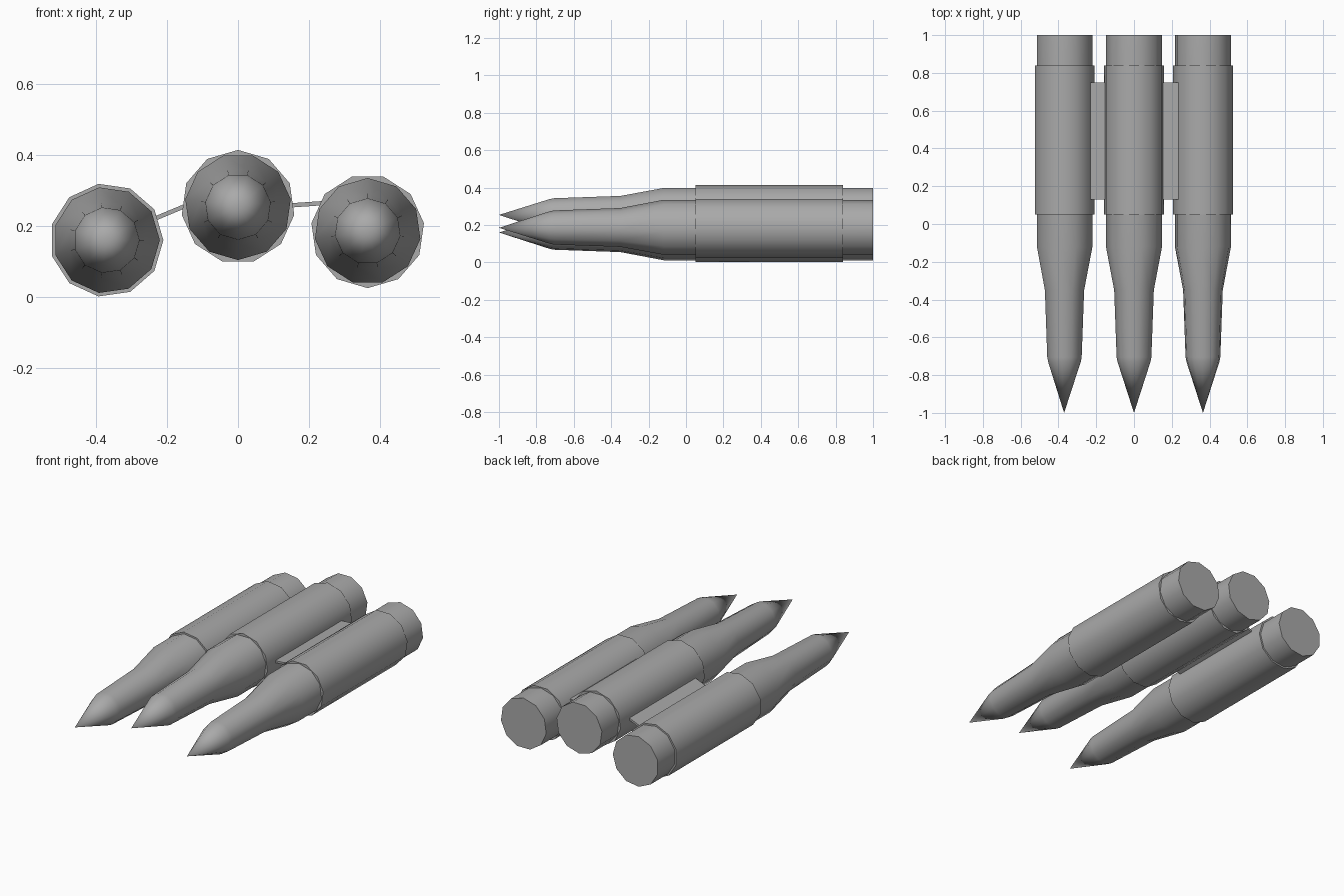
import bpy, bmesh, math
from mathutils import Matrix

if "Cube" in bpy.data.objects:
    bpy.data.objects.remove(bpy.data.objects["Cube"])

SIDES = 11
grey = bpy.data.materials.new("plain grey")
grey.diffuse_color = (0.4, 0.4, 0.4, 1)
grey.use_nodes = True
grey.node_tree.nodes["Principled BSDF"].inputs["Base Color"].default_value = grey.diffuse_color


def finish(name, bm, smooth):
    bmesh.ops.recalc_face_normals(bm, faces=bm.faces)
    me = bpy.data.meshes.new(name)
    bm.to_mesh(me)
    bm.free()
    me.materials.append(grey)
    ob = bpy.data.objects.new(name, me)
    bpy.context.collection.objects.link(ob)
    if smooth:
        bpy.ops.object.select_all(action='DESELECT')
        ob.select_set(True)
        bpy.context.view_layer.objects.active = ob
        bpy.ops.object.shade_smooth_by_angle(angle=math.radians(40))
    return ob


def lathe_y(name, profile, cx, cz, start):
    """Turn a (y, radius) profile around a lengthwise axis; radius 0 is a point."""
    bm = bmesh.new()
    rings = []
    for y, r in profile:
        n = SIDES if r else 1
        angles = [math.radians(start) + math.tau * i / SIDES for i in range(n)]
        rings.append([bm.verts.new((cx + r * math.cos(a), y, cz + r * math.sin(a)))
                      for a in angles])
    for a, b in zip(rings, rings[1:]):
        for i in range(SIDES):
            j = (i + 1) % SIDES
            if len(a) == 1:
                bm.faces.new((a[0], b[i], b[j]))
            else:
                bm.faces.new((a[i], b[i], b[j], a[j]))
    for ring in (rings[0], rings[-1]):
        if len(ring) > 1:
            bm.faces.new(ring)
    return finish(name, bm, True)


def link_plate(name, p, q, y0, y1, thick):
    """Thin flat strip between two (x, z) points."""
    dx, dz = q[0] - p[0], q[1] - p[1]
    place = (Matrix.Translation(((p[0] + q[0]) / 2, (y0 + y1) / 2, (p[1] + q[1]) / 2))
             @ Matrix.Rotation(-math.atan2(dz, dx), 4, 'Y')
             @ Matrix.Diagonal((math.hypot(dx, dz), y1 - y0, thick, 1)))
    bm = bmesh.new()
    bmesh.ops.create_cube(bm, size=1, matrix=place)
    return finish(name, bm, False)


round_profile = [(-1.0, 0), (-0.73, 0.088), (-0.705, 0.093), (-0.35, 0.106),
                 (-0.12, 0.15), (1.0, 0.15)]
sleeve_profile = [(0.05, 0.16), (0.84, 0.16)]

# side, axis x, axis z, first corner angle of the round and of its sleeve
for side, x, z, turn, sleeve_turn in (("left", -0.37, 0.16, 0, 0),
                                      ("middle", 0.0, 0.254, -90, 90),
                                      ("right", 0.365, 0.185, 90, -90)):
    lathe_y(side + "_round", round_profile, x, z, turn)
    lathe_y(side + "_sleeve", sleeve_profile, x, z, sleeve_turn)

# Strips joining neighbouring sleeves
link_plate("left_link", (-0.245, 0.216), (-0.135, 0.262), 0.13, 0.75, 0.012)
link_plate("right_link", (0.135, 0.257), (0.25, 0.265), 0.13, 0.75, 0.012)
